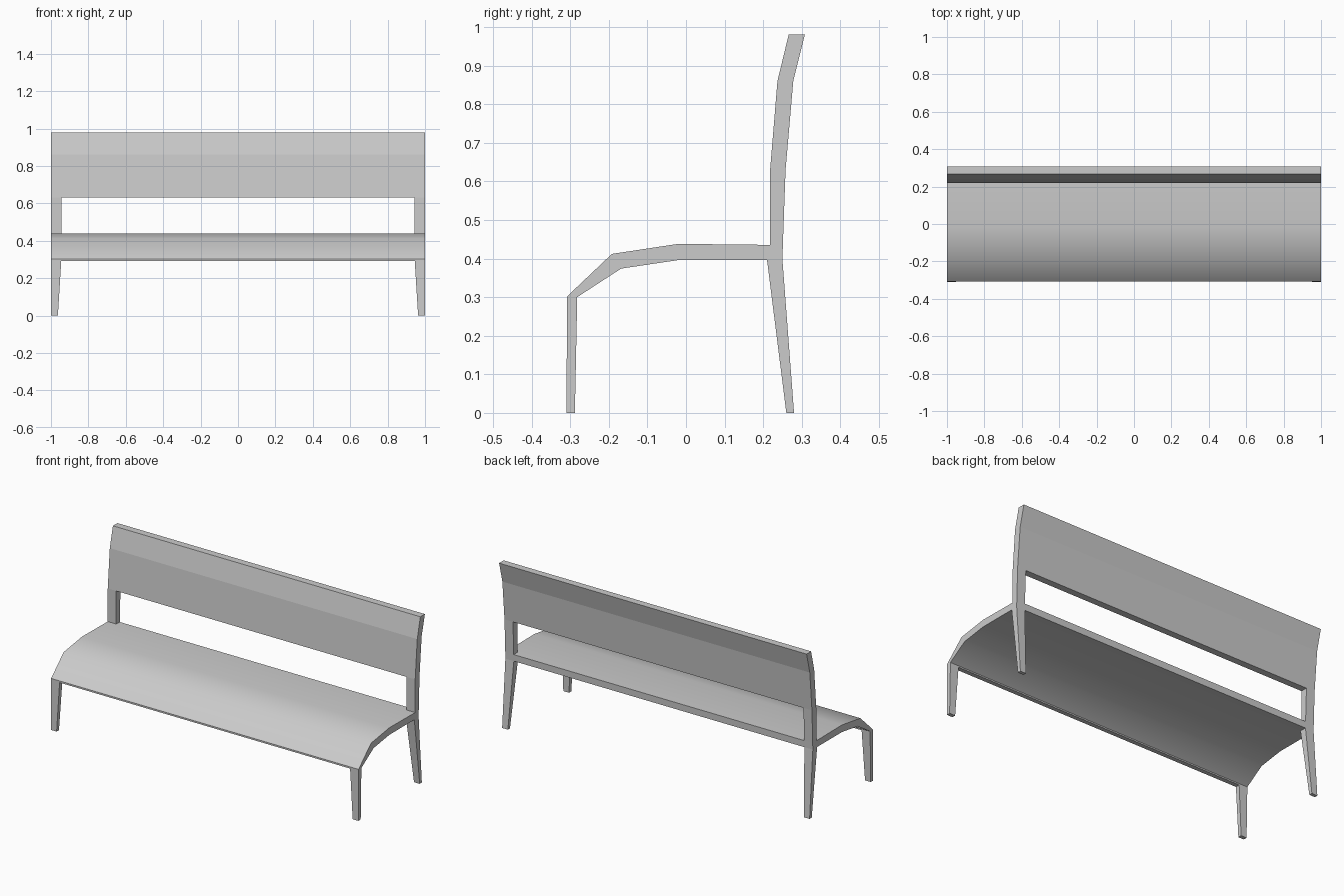
import bpy, bmesh, math

if "Cube" in bpy.data.objects:
    bpy.data.objects.remove(bpy.data.objects["Cube"])


def loft(name, ring_a, ring_b, mirror=False, smooth=False):
    """Solid between two matching rings of points, optionally mirrored in x."""
    bm = bmesh.new()
    a = [bm.verts.new(p) for p in ring_a]
    b = [bm.verts.new(p) for p in ring_b]
    n = len(a)
    for i in range(n):
        j = (i + 1) % n
        bm.faces.new((a[i], a[j], b[j], b[i]))
    bm.faces.new(a[::-1])
    bm.faces.new(b)
    bmesh.ops.recalc_face_normals(bm, faces=bm.faces[:])
    mesh = bpy.data.meshes.new(name)
    bm.to_mesh(mesh)
    bm.free()
    obj = bpy.data.objects.new(name, mesh)
    bpy.context.collection.objects.link(obj)
    if mirror:
        obj.modifiers.new("mirror", 'MIRROR').use_mirror_merge = False
    if smooth:
        bpy.ops.object.select_all(action='DESELECT')
        bpy.context.view_layer.objects.active = obj
        obj.select_set(True)
        bpy.ops.object.shade_smooth_by_angle(angle=math.radians(40))
    return obj


def extrude_x(name, profile, x0, x1, **kw):
    """Side profile (y, z) extruded from x0 to x1."""
    return loft(name, [(x0, y, z) for y, z in profile],
                [(x1, y, z) for y, z in profile], **kw)


def leg(name, top_y, top_z, foot_y):
    """Tapered leg with a straight outer side, one at each end."""
    def ring(x, ys, z):
        return [(x, ys[0], z), (1, ys[0], z), (1, ys[1], z), (x, ys[1], z)]
    return loft(name, ring(0.945, top_y, top_z), ring(0.963, foot_y, 0), mirror=True)


# Curved seat with a rolled-down front edge, running back to the rear posts
extrude_x("seat", [(-0.308, 0.292), (-0.308, 0.302), (-0.192, 0.412), (-0.02, 0.438),
                   (0.251, 0.435), (0.25, 0.396), (-0.02, 0.396), (-0.168, 0.374),
                   (-0.282, 0.30), (-0.282, 0.292)], -1, 1, smooth=True)

# Bent backrest panel
extrude_x("backrest", [(0.218, 0.63), (0.237, 0.86), (0.266, 0.98),
                       (0.308, 0.98), (0.278, 0.86), (0.258, 0.63)], -1, 1)

# Short posts joining backrest to seat
extrude_x("back_post", [(0.218, 0.435), (0.218, 0.63), (0.258, 0.63), (0.251, 0.435)],
          0.945, 1, mirror=True)

# Legs
leg("front_leg", (-0.308, -0.282), 0.292, (-0.31, -0.288))
leg("rear_leg", (0.21, 0.25), 0.396, (0.26, 0.28))
